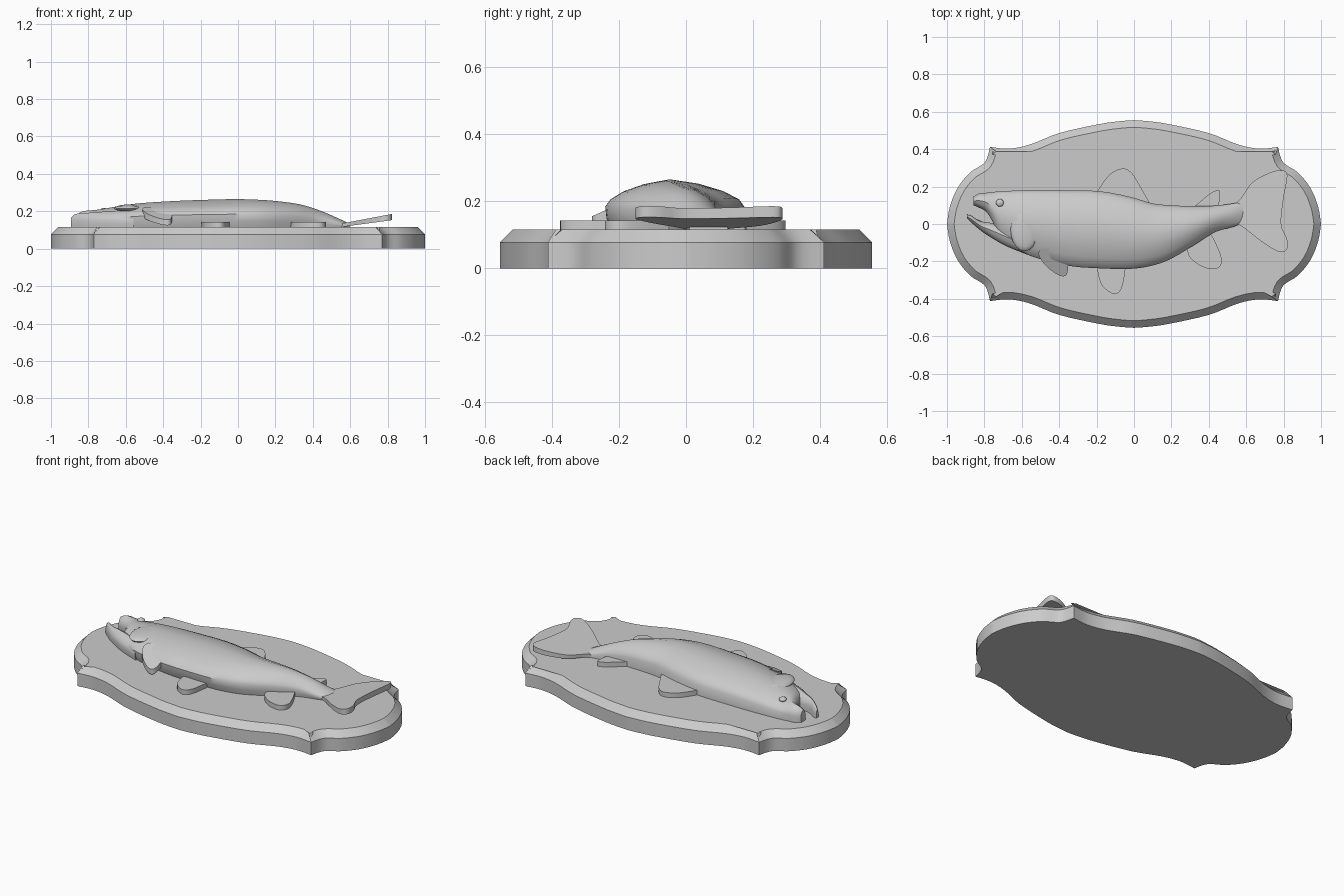
import bpy, bmesh, math
from mathutils import Vector

if "Cube" in bpy.data.objects:
    bpy.data.objects.remove(bpy.data.objects["Cube"])

grey = bpy.data.materials.new("plain grey")
grey.diffuse_color = (0.6, 0.6, 0.6, 1)
grey.use_nodes = True
grey.node_tree.nodes["Principled BSDF"].inputs["Base Color"].default_value = grey.diffuse_color


def finish(name, bm, angle=35):
    bmesh.ops.recalc_face_normals(bm, faces=bm.faces)
    me = bpy.data.meshes.new(name)
    bm.to_mesh(me)
    bm.free()
    me.materials.append(grey)
    ob = bpy.data.objects.new(name, me)
    bpy.context.collection.objects.link(ob)
    bpy.ops.object.select_all(action='DESELECT')
    ob.select_set(True)
    bpy.context.view_layer.objects.active = ob
    bpy.ops.object.shade_smooth_by_angle(angle=math.radians(angle))
    return ob


def spline(pts, steps=4):
    """Smooth open curve through points of any dimension."""
    out = []
    for i in range(len(pts) - 1):
        a, b, c, d = (pts[min(max(i + k, 0), len(pts) - 1)] for k in (-1, 0, 1, 2))
        for s in range(steps):
            t = s / steps
            out.append(tuple(0.5 * (2*q + (r-p)*t + (2*p-5*q+4*r-w)*t*t + (3*q-p-3*r+w)*t**3)
                             for p, q, r, w in zip(a, b, c, d)))
    return out + [tuple(pts[-1])]


def rings(bm, loops):
    """Bridge a list of closed vertex loops and cap both ends."""
    vs = [[bm.verts.new(p) for p in loop] for loop in loops]
    n = len(vs[0])
    for a, b in zip(vs, vs[1:]):
        for i in range(n):
            j = (i + 1) % n
            bm.faces.new((a[i], a[j], b[j], b[i]))
    bm.faces.new(vs[0])
    bm.faces.new(vs[-1])


def inset(pts, d):
    """Mitred inward offset of a clockwise outline."""
    out = []
    for i, p in enumerate(pts):
        p = Vector(p)
        e1 = (p - Vector(pts[i - 1])).normalized()
        e2 = (Vector(pts[(i + 1) % len(pts)]) - p).normalized()
        n1, n2 = Vector((e1.y, -e1.x)), Vector((e2.y, -e2.x))
        m = (n1 + n2).normalized()
        out.append(tuple(p + m * d / max(m.dot(n1), 0.5)))
    return out


# Plaque: scalloped outline, mirrored from one quarter, with a chamfered rim
long_edge = spline([(0, .555), (.07, .55), (.18, .535), (.396, .487), (.556, .425),
                    (.67, .403), (.77, .412)])
end_edge = spline([(.77, .412), (.797, .33), (.877, .275), (.945, .19), (.985, .09), (1, 0)])
quarter = long_edge + end_edge[1:]
half = quarter + [(x, -y) for x, y in quarter[-2::-1]]
outline = half + [(-x, y) for x, y in half[-2:0:-1]]
top = inset(outline, .038)
bm = bmesh.new()
rings(bm, [[(x, y, 0) for x, y in outline], [(x, y, .077) for x, y in outline],
           [(x, y, .115) for x, y in top]])
finish("plaque", bm, 30)

# Half-round fish section: (fraction across, fraction of height)
SECTION = [(.05, 0), (.01, .25), (0, .48), (.04, .62), (.14, .77), (.3, .91), (.5, 1),
           (.68, .93), (.84, .8), (.95, .64), (1, .45), (1, 0)]


def loft(name, stations, base=.11):
    """Stations are x, upper y, lower y, crest z."""
    bm = bmesh.new()
    rings(bm, [[(x, lo + (up - lo) * f, base + (z - base) * h) for f, h in SECTION]
               for x, up, lo, z in spline(stations, 3)])
    return finish(name, bm, 40)


loft("fish_body", [
    (-.858, .145, .10, .185), (-.83, .162, .088, .2), (-.79, .167, .065, .205),
    (-.755, .171, .01, .208), (-.71, .175, -.085, .215), (-.6, .18, -.15, .234),
    (-.5, .182, -.188, .245), (-.34, .18, -.225, .255), (-.18, .175, -.237, .261),
    (-.02, .145, -.24, .265), (.1, .11, -.222, .262), (.2, .1, -.185, .255),
    (.326, .095, -.11, .238), (.43, .098, -.045, .207), (.53, .11, -.015, .165),
    (.6, .125, .01, .132)])
loft("lower_jaw", [
    (-.893, .05, .03, .165), (-.87, .045, .008, .185), (-.82, .015, -.035, .19),
    (-.76, .005, -.075, .195), (-.68, -.02, -.12, .2), (-.56, -.08, -.168, .2)])


def fin(name, pts, low, high):
    """Slab from an outline; low and high give z at each (x, y)."""
    pts = spline(pts, 4)
    bm = bmesh.new()
    rings(bm, [[(x, y, f(x, y)) for x, y in pts] for f in (low, high)])
    return finish(name, bm, 35)


# Flat fins lying against the plaque
FLAT_FINS = {
    "dorsal_fin": [(-.2, .16), (-.19, .185), (-.13, .265), (-.06, .297), (-.01, .27),
                   (.04, .19), (.09, .1)],
    "adipose_fin": [(.3, .08), (.33, .1), (.41, .165), (.455, .18), (.46, .15), (.45, .08)],
    "pelvic_fin": [(-.19, -.2), (-.195, -.25), (-.17, -.33), (-.105, -.375), (-.065, -.34),
                   (-.045, -.23), (-.05, -.2)],
    "anal_fin": [(.28, -.12), (.3, -.18), (.37, -.23), (.44, -.24), (.47, -.2), (.45, -.13),
                 (.41, -.05)],
}
for name, pts in FLAT_FINS.items():
    fin(name, pts, lambda x, y: .112, lambda x, y: .143)

# Pectoral fin drooping away from the body
fin("pectoral_fin", [(-.5, -.13), (-.51, -.165), (-.47, -.225), (-.4, -.275), (-.36, -.27),
                     (-.355, -.2), (-.39, -.13)],
    lambda x, y: .165 + (y + .18) * .4, lambda x, y: .2 + (y + .18) * .45)

# Tail fin lifting towards its tip
fin("tail_fin", [(.53, .1), (.57, .135), (.63, .22), (.72, .272), (.79, .287), (.82, .26),
                 (.8, .14), (.787, 0), (.818, -.08), (.82, -.13), (.78, -.15),
                 (.69, -.1), (.58, -.015), (.53, 0)],
    lambda x, y: .113 + (x - .53) * .135, lambda x, y: .13 + (x - .53) * .19)

# Gill cover: thin raised plate on the cheek
bm = bmesh.new()
bmesh.ops.create_uvsphere(bm, u_segments=20, v_segments=10, radius=1)
for v in bm.verts:
    v.co = Vector((-.585 + v.co.x * .075, -.03 + v.co.y * .115, .215 + v.co.z * .021))
finish("gill_cover", bm, 60)

# Eye
bm = bmesh.new()
bmesh.ops.create_uvsphere(bm, u_segments=16, v_segments=8, radius=.021)
for v in bm.verts:
    v.co = Vector((v.co.x - .717, v.co.y + .113, v.co.z * .6 + .205))
finish("eye", bm, 60)
